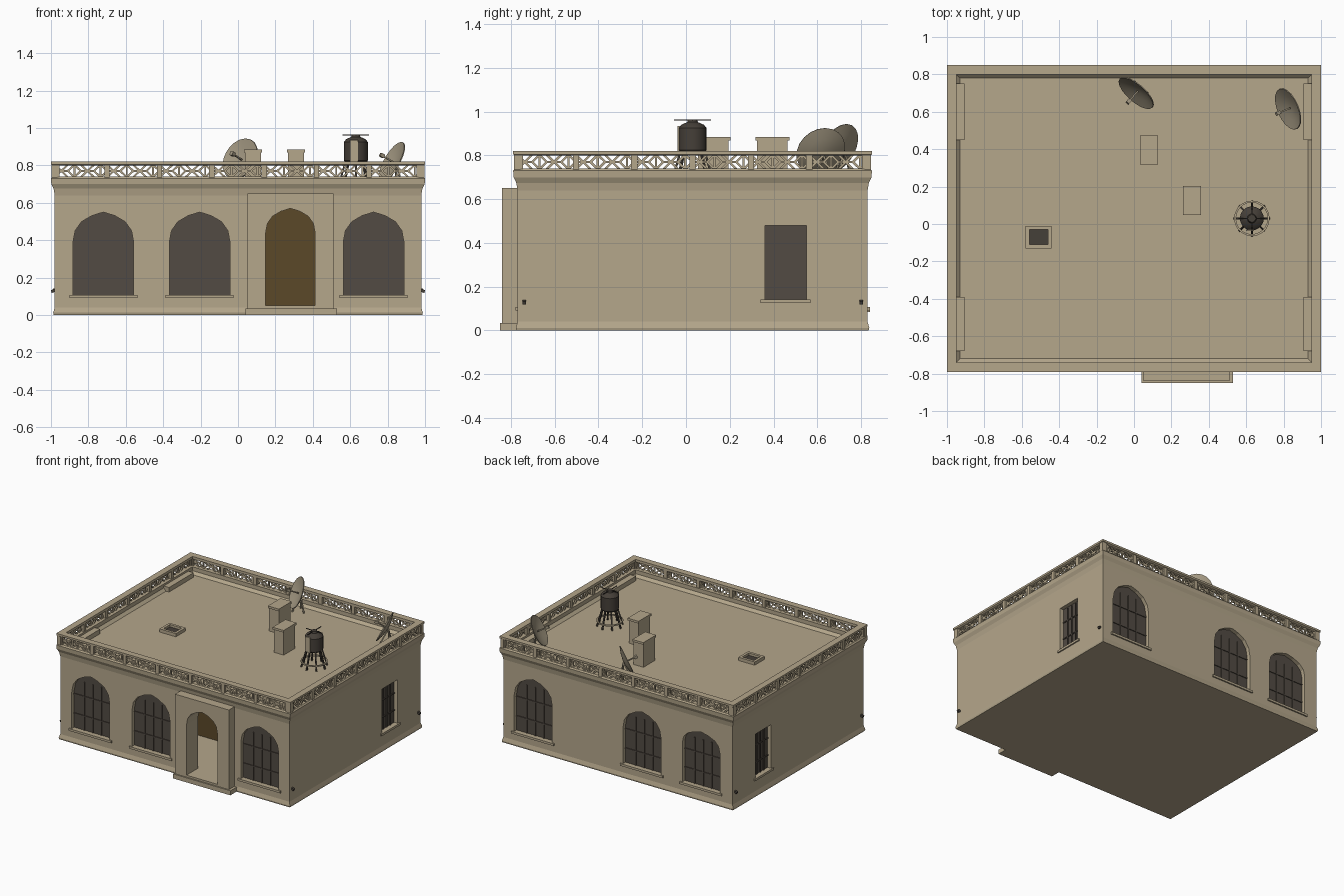
import bpy, bmesh, math
from mathutils import Vector, Matrix

cube = bpy.data.objects.get("Cube")
if cube:
    bpy.data.objects.remove(cube)


def material(name, rgb):
    m = bpy.data.materials.new(name)
    m.use_nodes = True
    m.diffuse_color = (*rgb, 1)
    m.node_tree.nodes["Principled BSDF"].inputs["Base Color"].default_value = (*rgb, 1)
    return m


SAND = material("sand plaster", (0.46, 0.385, 0.26))
SHUTTER = material("dark shutter wood", (0.085, 0.070, 0.056))
BROWN = material("brown interior", (0.105, 0.066, 0.022))
TANK = material("dark tank", (0.06, 0.05, 0.04))
DISH = material("dusty dish", (0.36, 0.31, 0.22))

CY = 0.03                    # centre of the house in y
HX, HY = 0.98, 0.80          # half sizes of the walls
ROOF = 0.69


def finish(name, bm, *mats, smooth=False):
    bmesh.ops.recalc_face_normals(bm, faces=bm.faces)
    me = bpy.data.meshes.new(name)
    bm.to_mesh(me)
    bm.free()
    for m in mats:
        me.materials.append(m)
    ob = bpy.data.objects.new(name, me)
    bpy.context.collection.objects.link(ob)
    if smooth:
        bpy.ops.object.select_all(action="DESELECT")
        ob.select_set(True)
        bpy.context.view_layer.objects.active = ob
        bpy.ops.object.shade_smooth_by_angle(angle=math.radians(35))
    return ob


def add_box(bm, lo, hi):
    lo, hi = Vector(lo), Vector(hi)
    mat = Matrix.Translation((lo + hi) / 2) @ Matrix.Diagonal((*(hi - lo), 1))
    bmesh.ops.create_cube(bm, size=1, matrix=mat)


def add_bar(bm, p, q, w):
    p, q = Vector(p), Vector(q)
    d = q - p
    mat = Matrix.Translation((p + q) / 2) @ d.to_track_quat("Z", "Y").to_matrix().to_4x4()
    bmesh.ops.create_cube(bm, size=1, matrix=mat @ Matrix.Diagonal((w, w, d.length, 1)))


def box(name, lo, hi, mat):
    bm = bmesh.new()
    add_box(bm, lo, hi)
    return finish(name, bm, mat)


def loft(rings, close=False):
    """Skin matching rings of points; cap the ends or close the loop."""
    bm = bmesh.new()
    rows = [[bm.verts.new(p) for p in r] for r in rings]
    n = len(rows[0])
    for a, b in zip(rows, rows[1:] + rows[:1] if close else rows[1:]):
        for i in range(n):
            bm.faces.new((a[i], a[(i + 1) % n], b[(i + 1) % n], b[i]))
    if not close:
        bm.faces.new(rows[0])
        bm.faces.new(rows[-1])
    return bm


def rect(off, z):
    return [(sx * (HX + off), CY + sy * (HY + off), z)
            for sx, sy in ((-1, -1), (1, -1), (1, 1), (-1, 1))]


def circle(r, z, n=20, c=(0, 0)):
    return [(c[0] + r * math.cos(2 * math.pi * i / n),
             c[1] + r * math.sin(2 * math.pi * i / n), z) for i in range(n)]


# Each wall: outward normal, running direction, half length, distance from centre
WALLS = {"front": ((0, -1, 0), (1, 0, 0), HX, HY), "back": ((0, 1, 0), (1, 0, 0), HX, HY),
         "left": ((1, 0, 0), (0, 1, 0), HY, HX), "right": ((-1, 0, 0), (0, 1, 0), HY, HX)}


def on_wall(wall, u, z, out=0.0):
    n, t, _, dist = WALLS[wall]
    return Vector((0, CY, z)) + Vector(n) * (dist + out) + Vector(t) * u


def prism(wall, outline, out0, out1):
    return loft([[on_wall(wall, u, z, o) for u, z in outline] for o in (out0, out1)])


def arch(c, w, z0, z1, rise):
    half = [(w, z0), (w, z1 - rise), (w * .93, z1 - rise * .62), (w * .72, z1 - rise * .32),
            (w * .38, z1 - rise * .12)]
    return [(c + u, z) for u, z in half] + [(c, z1)] + [(c - u, z) for u, z in reversed(half)]


def cut(ob, cutter):
    mod = ob.modifiers.new("cut", "BOOLEAN")
    mod.operation, mod.solver, mod.object = "DIFFERENCE", "EXACT", cutter
    bpy.context.view_layer.objects.active = ob
    bpy.ops.object.modifier_apply(modifier=mod.name)


# House body with flared plinth, cornice and sunken roof
body = finish("house_body", loft([rect(o, z) for o, z in (
    (.005, 0), (.008, .012), (0, .04), (0, .64), (.006, .675), (.018, .70), (.02, .73),
    (.012, .74), (-.03, .74), (-.03, .71), (-.05, ROOF))]), SAND, BROWN)
portal = box("door_portal", (.05, -.84, 0), (.51, -.76, .65), SAND)

# Windows: recess, shutter, battens and sill
windows = [(w, c, arch(c, .162, .105, .55, .16), .162, .105, .48)
           for w in ("front", "back") for c in (-.72, -.205, .725)]
windows.remove(next(w for w in windows if w[0] == "back" and w[1] == -.72))
windows.append(("back", -.71, arch(-.71, .16, .10, .53, .12), .16, .10, .46))
windows += [(w, .425, [(.33, .14), (.52, .14), (.52, .48), (.33, .48)], .095, .14, .47)
            for w in ("left", "right")]
for wall, c, outline, w, z0, z1 in windows:
    cutter = finish("window_cutter", prism(wall, outline, .05, -.04))
    cut(body, cutter)
    bpy.data.objects.remove(cutter)
    finish(f"{wall}_shutter", prism(wall, outline, -.03, -.045), SHUTTER)
    bm = bmesh.new()
    for f in (-.45, 0, .45):
        add_bar(bm, on_wall(wall, c + f * w, z0, -.028), on_wall(wall, c + f * w, z1, -.028), .008)
    for f in (.3, .7):
        z = z0 + f * (z1 - z0)
        add_bar(bm, on_wall(wall, c - w, z, -.028), on_wall(wall, c + w, z, -.028), .008)
    finish(f"{wall}_shutter_battens", bm, SHUTTER)
    sill = [(c - w - .02, z0 - .015), (c + w + .02, z0 - .015),
            (c + w + .02, z0 + .002), (c - w - .02, z0 + .002)]
    finish(f"{wall}_window_sill", prism(wall, sill, .01, -.03), SAND)

# Doorway opening and the room behind it
door = finish("door_cutter", prism("front", arch(.28, .132, .05, .57, .13), .2, -.15))
room = box("room_cutter", (-.35, -.70, .05), (.6, -.25, .61), SAND)
for target, cutter in ((portal, door), (body, door), (body, room)):
    cut(target, cutter)
for cutter in (door, room):
    bpy.data.objects.remove(cutter)
for p in body.data.polygons:
    c = p.center
    inside = -.71 < c.y < -.24 and -.36 < c.x < .61 and .04 < c.z < .62
    p.material_index = int(inside and p.normal.z < .5 and abs(c.y + .70) > .005)
bm = bmesh.new()
add_box(bm, (.04, -.85, 0), (.53, -.77, .035))
finish("door_step", bm, SAND)

# Parapet: top rail, posts and lattice
finish("parapet_top_rail", loft([rect(o, z) for o, z in (
    (.012, .80), (.02, .805), (.02, .82), (-.03, .82), (-.03, .80))], close=True), SAND)
posts, lattice = bmesh.new(), bmesh.new()
for wall, (n, t, half, dist) in WALLS.items():
    count = 7 if half == HX else 6
    step = 2 * half / count
    for i in range(count + 1):
        u = -half + i * step
        pts = [on_wall(wall, u - .014, .735, .016), on_wall(wall, u + .014, .805, -.025)]
        add_box(posts, [min(a) for a in zip(*pts)], [max(a) for a in zip(*pts)])
    cells = count * 4
    for i in range(cells):
        w = 2 * half / cells
        a = -half + i * w
        P = lambda fu, fz: on_wall(wall, a + fu * w, .737 + fz * .066, -.002)
        if i % 2:
            lines = [(0, .5, .5, 1), (.5, 1, 1, .5), (1, .5, .5, 0), (.5, 0, 0, .5), (.5, 0, .5, 1)]
        else:
            lines = [(0, 0, 1, 1), (0, 1, 1, 0), (0, .5, 1, .5)]
        for u0, z0, u1, z1 in lines:
            add_bar(lattice, P(u0, z0), P(u1, z1), .010)
finish("parapet_posts", posts, SAND)
finish("parapet_lattice", lattice, SAND)

# Low ledges against the side parapets
for s in (-1, 1):
    for y0, y1 in ((-.68, -.39), (.45, .75)):
        xs = sorted((s * .905, s * .955))
        box("roof_ledge", (xs[0], y0, ROOF - .01), (xs[1], y1, .725), SAND)

# Roof vents with a cap
for x, y in ((.08, .395), (.31, .125)):
    bm = bmesh.new()
    add_box(bm, (x - .042, y - .07, ROOF - .01), (x + .042, y + .07, .87))
    add_box(bm, (x - .047, y - .078, .868), (x + .047, y + .078, .885))
    finish("roof_vent", bm, SAND)

# Roof hatch
bm = bmesh.new()
for sx, sy in ((-1, 0), (1, 0), (0, -1), (0, 1)):
    cx, cy = -.51 + sx * .06, -.07 + sy * .05
    dx, dy = (.01, .06) if sx else (.07, .01)
    add_box(bm, (cx - dx, cy - dy, ROOF - .01), (cx + dx, cy + dy, .715))
finish("hatch_frame", bm, SAND)
box("hatch_opening", (-.56, -.11, ROOF - .01), (-.46, -.03, .697), TANK)

# Water tank on a splayed stand
T = (.63, .03)
finish("water_tank", loft([circle(r, z, c=T) for r, z in (
    (.055, .815), (.064, .825), (.064, .925), (.052, .94), (.025, .952), (.02, .965))]),
    TANK, smooth=True)
box("tank_front_strip", (.60, T[1] - .068, .82), (.642, T[1] - .06, .935), SAND)
bm = bmesh.new()
for i in range(8):
    d = Vector((math.cos(i * math.pi / 4), math.sin(i * math.pi / 4), 0))
    c = Vector((*T, 0))
    add_bar(bm, c + d * .055 + Vector((0, 0, .82)), c + d * .092 + Vector((0, 0, ROOF)), .01)
add_bar(bm, (T[0] - .07, T[1], .962), (T[0] + .07, T[1], .962), .005)
add_bar(bm, (T[0], T[1] - .085, .962), (T[0], T[1] + .085, .962), .005)
finish("tank_legs", bm, TANK)
finish("tank_stand_ring", loft([circle(r, z, c=T) for r, z in (
    (.085, .725), (.095, .725), (.095, .735), (.085, .735))], close=True), SAND)

# Satellite dishes: shallow bowl, feed arm and stand
for pos, face in (((.02, .71, .83), (-.66, -.75, .42)), ((.835, .62, .815), (-.86, -.36, .5))):
    pos, face = Vector(pos), Vector(face).normalized()
    bm = loft([circle(r, z) for r, z in (
        (.02, -.012), (.07, -.004), (.118, .012), (.116, .017), (.068, .003), (.02, -.005))])
    bm.transform(Matrix.Translation(pos) @ face.to_track_quat("Z", "Y").to_matrix().to_4x4())
    finish("dish_bowl", bm, DISH, smooth=True)
    bm = bmesh.new()
    tip = pos + face * .08
    add_bar(bm, pos, tip, .008)
    add_bar(bm, tip - face * .012, tip + face * .012, .02)
    base = Vector((pos.x - face.x * .03, pos.y - face.y * .03, ROOF))
    for s in (-1, 1):
        side = Vector((-face.y, face.x, 0)) * .05 * s
        add_bar(bm, pos - face * .015, base + side, .009)
    add_bar(bm, pos - face * .015, base + Vector((face.x, face.y, 0)) * .08, .009)
    finish("dish_stand", bm, DISH)

# Small drain spouts near the corners
for s in (-1, 1):
    for y in (-.74, .80):
        add = bmesh.new()
        add_bar(add, (s * .97, y, .135), (s * .998, y, .125), .016)
        finish("drain_spout", add, TANK)
